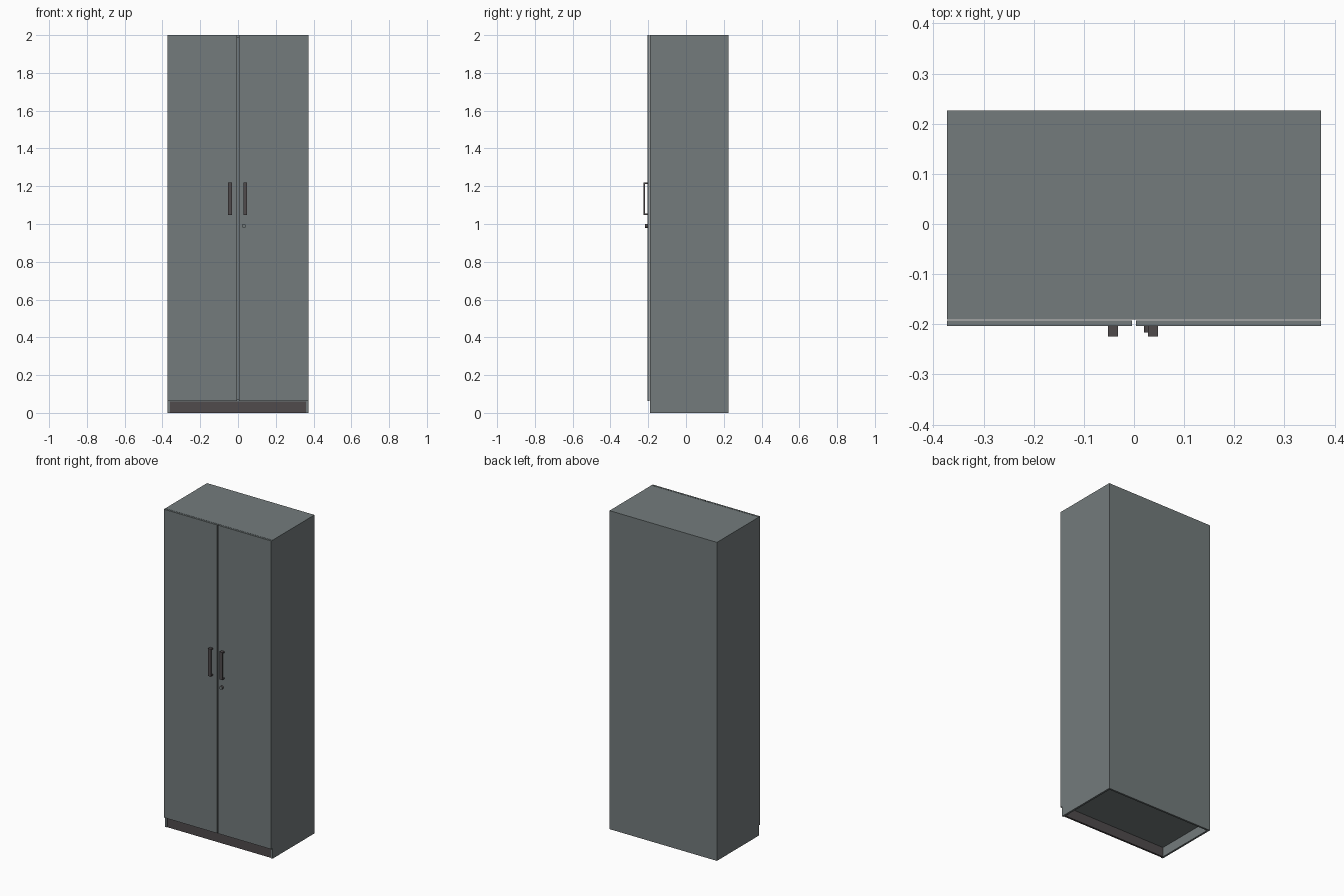
import bpy, bmesh, math
from mathutils import Matrix

if "Cube" in bpy.data.objects:
    bpy.data.objects.remove(bpy.data.objects["Cube"])


def material(name, rgb):
    m = bpy.data.materials.new(name)
    m.diffuse_color = (*rgb, 1)
    m.use_nodes = True
    m.node_tree.nodes["Principled BSDF"].inputs["Base Color"].default_value = m.diffuse_color
    return m


GREY = material("slate grey", (0.172, 0.198, 0.202))
DARK = material("dark brown grey", (0.080, 0.070, 0.073))


def finish(name, bm, mats):
    me = bpy.data.meshes.new(name)
    bm.to_mesh(me)
    bm.free()
    for m in mats:
        me.materials.append(m)
    ob = bpy.data.objects.new(name, me)
    bpy.context.collection.objects.link(ob)
    return ob


def add_box(bm, x, y, z):
    """Box spanning the given (min, max) ranges."""
    size = [b - a for a, b in (x, y, z)]
    mid = [(a + b) / 2 for a, b in (x, y, z)]
    bmesh.ops.create_cube(bm, size=1, matrix=Matrix.Translation(mid) @ Matrix.Diagonal((*size, 1)))


def box(name, x, y, z, mat):
    bm = bmesh.new()
    add_box(bm, x, y, z)
    return finish(name, bm, [mat])


W, T, H = 0.373, 0.012, 2.0        # half width, panel thickness, height
FRONT, BACK, BASE = -0.19, 0.226, 0.06
IN = W - T

# Carcass: sides and back reach the floor, the base panel is raised
for side, s in (("left", -1), ("right", 1)):
    box(f"{side}_side_panel", sorted((s * IN, s * W)), (FRONT, BACK), (0, H), GREY)
box("back_panel", (-IN, IN), (BACK - T, BACK), (0, H), GREY)
box("top_panel", (-IN, IN), (FRONT, BACK - T), (H - T, H), GREY)
box("bottom_panel", (-IN, IN), (FRONT, BACK - T), (BASE, BASE + T), GREY)

# Recessed kick board
box("plinth", (-IN, IN), (FRONT + 0.004, FRONT + 0.004 + T), (0, BASE), DARK)

# Doors and bracket handles
DOOR = -0.203
for side, s in (("left", -1), ("right", 1)):
    box(f"{side}_door", sorted((s * 0.004, s * W)), (DOOR, -0.192), (0.064, H), GREY)
    cx = -0.042 if s < 0 else 0.038
    hx = (cx - 0.01, cx + 0.01)
    z0, z1, t = 1.047, 1.22, 0.008
    bm = bmesh.new()
    add_box(bm, hx, (-0.224, -0.216), (z0, z1))
    for z in (z0, z1 - t):
        add_box(bm, hx, (-0.216, DOOR), (z, z + t))
    finish(f"{side}_handle", bm, [DARK])

# Round lock with a grey face
bm = bmesh.new()
bmesh.ops.create_cone(bm, cap_ends=True, segments=24, radius1=0.011, radius2=0.011, depth=0.013,
                      matrix=Matrix.Translation((0.031, DOOR - 0.0065, 0.99)) @ Matrix.Rotation(math.pi / 2, 4, 'X'))
bm.normal_update()
for f in bm.faces:
    f.material_index = 1 if f.normal.y < -0.9 else 0
    f.smooth = len(f.verts) == 4
for e in bm.edges:
    e.smooth = e.calc_face_angle(0) < 0.7
finish("lock", bm, [DARK, GREY])
